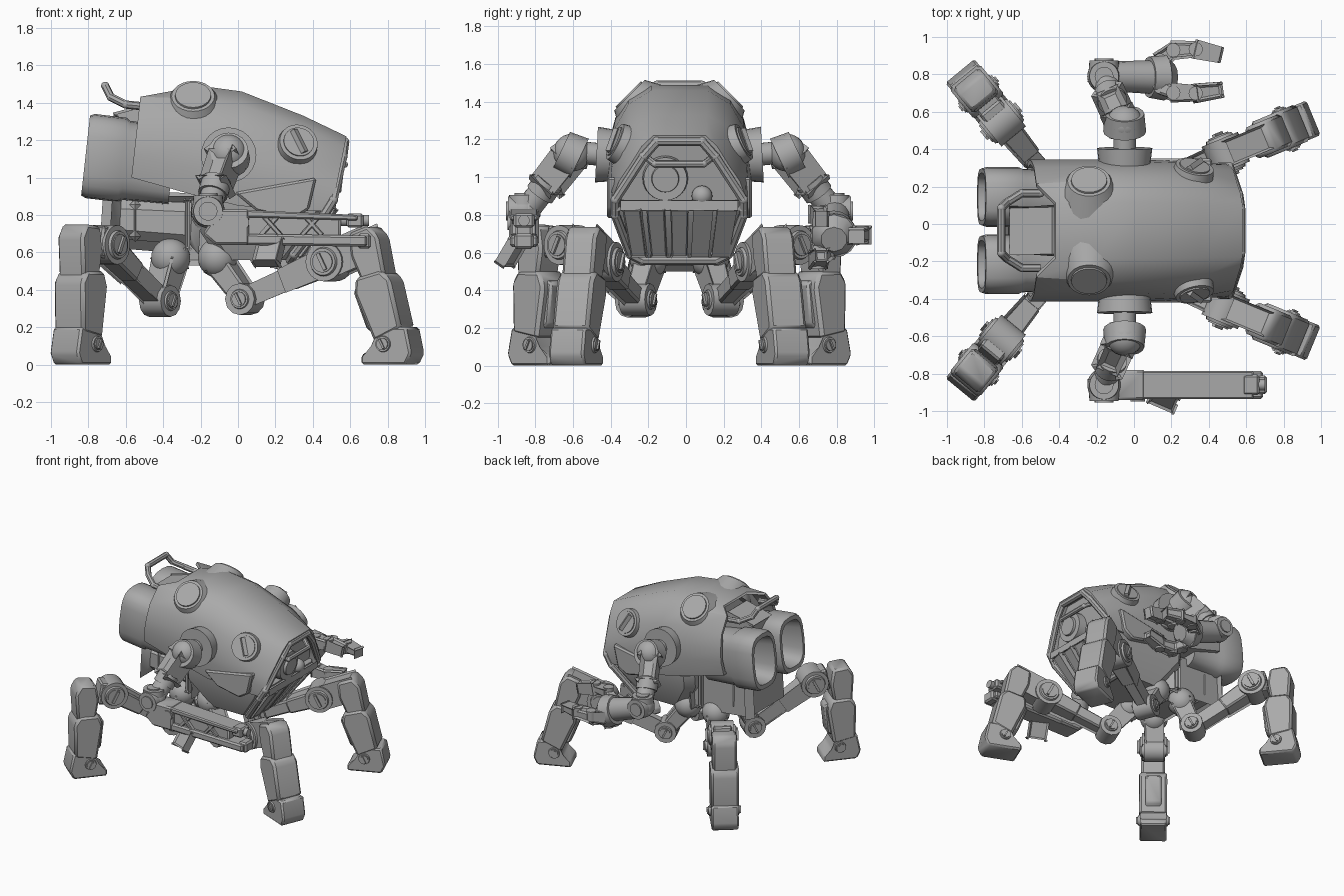
import bpy, bmesh
from math import radians, cos, sin, pi, copysign
from mathutils import Matrix, Vector

cube = bpy.data.objects.get("Cube")
if cube:
    bpy.data.objects.remove(cube)

grey = bpy.data.materials.new("plain grey")
grey.use_nodes = True
COLOUR = (0.4, 0.4, 0.4, 1)
grey.diffuse_color = COLOUR
grey.node_tree.nodes["Principled BSDF"].inputs["Base Color"].default_value = COLOUR

CENTRE = -0.035          # the body is slightly off the y axis
frame = Matrix()         # placement used for every new part


def side(s):
    return Matrix.Translation((0, CENTRE, 0)) @ Matrix.Diagonal((1, s, 1, 1))


def finish(name, bm, bevel=0):
    if bevel:
        bmesh.ops.bevel(bm, geom=bm.edges[:], offset=bevel, segments=1, affect='EDGES', clamp_overlap=True)
    bm.transform(frame)
    bmesh.ops.recalc_face_normals(bm, faces=bm.faces[:])
    mesh = bpy.data.meshes.new(name)
    bm.to_mesh(mesh)
    bm.free()
    mesh.materials.append(grey)
    obj = bpy.data.objects.new(name, mesh)
    bpy.context.collection.objects.link(obj)
    bpy.ops.object.select_all(action='DESELECT')
    obj.select_set(True)
    bpy.context.view_layer.objects.active = obj
    bpy.ops.object.shade_smooth_by_angle(angle=radians(35))


def aim(p, q):
    p, q = Vector(p), Vector(q)
    turn = (q - p).to_track_quat('Z', 'Y').to_matrix().to_4x4()
    return Matrix.Translation((p + q) / 2) @ turn, (q - p).length


def cyl(name, p, q, r1, r2=None, n=24):
    place, length = aim(p, q)
    bm = bmesh.new()
    bmesh.ops.create_cone(bm, cap_ends=True, segments=n, radius1=r1, radius2=r1 if r2 is None else r2,
                          depth=length, matrix=place)
    finish(name, bm)


def beam(name, p, q, w, h, taper=1, bevel=0.012):
    place, length = aim(p, q)
    bm = bmesh.new()
    bmesh.ops.create_cube(bm, size=1)
    for v in bm.verts:
        k = taper if v.co.z > 0 else 1
        v.co = place @ Vector((v.co.x * w * k, v.co.y * h * k, v.co.z * length))
    finish(name, bm, bevel)


def ball(name, c, r):
    bm = bmesh.new()
    bmesh.ops.create_uvsphere(bm, u_segments=24, v_segments=14, radius=r, matrix=Matrix.Translation(c))
    finish(name, bm)


def loft(name, rings, bevel=0):
    bm = bmesh.new()
    rows = [[bm.verts.new(p) for p in ring] for ring in rings]
    n = len(rows[0])
    for a, b in zip(rows, rows[1:]):
        for i in range(n):
            bm.faces.new((a[i], a[(i + 1) % n], b[(i + 1) % n], b[i]))
    bm.faces.new(rows[0])
    bm.faces.new(rows[-1])
    finish(name, bm, bevel)


def plate(name, outline, y, thick, bevel=0.012):
    loft(name, [[(a, y + k * thick / 2, b) for a, b in outline] for k in (-1, 1)], bevel)


def tube(name, points, r, n=8):
    for i, (p, q) in enumerate(zip(points, points[1:])):
        cyl(f"{name}_{i}", p, q, r, n=n)
        ball(f"{name}_bend_{i}", q, r)


def slotted_disc(name, c, axis, r, depth):
    c, axis = Vector(c), Vector(axis).normalized()
    across = axis.cross(Vector((0.9, 0, 0.45))).normalized() * r * 0.6
    top = c + axis * depth
    cyl(name + "_rim", c, top, r, r * 0.9)
    cyl(name + "_face", top, top + axis * 0.008, r * 0.72)
    beam(name + "_slot", top + axis * 0.012 - across, top + axis * 0.012 + across, r * 0.25, r * 0.25, bevel=0)


# main hull, lofted from the open tail to the recessed face
TAIL = [(0.15, 1), (0.25, 0.96), (0.34, 0.7), (0.37, 0.45), (0.38, 0.25), (0.36, 0)]
WIDE = [(0.15, 1), (0.27, 0.88), (0.34, 0.68), (0.37, 0.45), (0.38, 0.25), (0.36, 0)]
FACE = [(0.14, 1), (0.2, 0.86), (0.26, 0.62), (0.32, 0.4), (0.35, 0.2), (0.35, 0)]


def hull_ring(top, low, half, notch=0):
    pts = [(low[0] + (top[0] - low[0]) * f + (notch if f == 1 else 0), w, low[1] + (top[1] - low[1]) * f)
           for w, f in half]
    return pts + [(x, -y, z) for x, y, z in reversed(pts)]


def shrink(ring, k, shift):
    mid = sum((Vector(p) for p in ring), Vector()) / len(ring)
    return [mid + (Vector(p) - mid) * k + Vector((shift, 0, 0)) for p in ring]


frame = side(1)
tail = hull_ring((-0.52, 1.45), (-0.57, 1.0), TAIL, 0.1)
nose = hull_ring((0.58, 1.22), (0.5, 0.82), FACE)
loft("hull", [shrink(tail, 0.9, 0.12), shrink(tail, 0.93, 0), tail,
              hull_ring((-0.2, 1.49), (-0.25, 0.91), WIDE), hull_ring((0.02, 1.46), (0, 0.85), WIDE),
              hull_ring((0.35, 1.33), (0.3, 0.82), [(w * 0.97, f) for w, f in WIDE]),
              nose, shrink(nose, 0.9, 0), shrink(nose, 0.88, -0.06)])


# chin under the face, with grille
def chin_ring(z, back, front, w):
    c = 0.06
    half = [(back, w - c, z), (back + c, w, z), (front - c, w, z), (front, w - c, z)]
    return half + [(x, -y, z) for x, y, z in reversed(half)]


loft("chin", [chin_ring(0.88, -0.25, 0.5, 0.34), chin_ring(0.78, -0.25, 0.46, 0.33),
              chin_ring(0.56, -0.1, 0.29, 0.23)])
for i in range(5):
    y = (i - 2) * 0.125
    beam(f"grille_bar_{i}", (0.5, y, 0.84), (0.32, y * 0.85, 0.59), 0.095, 0.05, 0.85, 0.006)
beam("grille_top", (0.5, -0.3, 0.85), (0.5, 0.3, 0.85), 0.05, 0.03)
rim = [(0.57, 0.12, 1.19), (0.56, 0.19, 1.11), (0.51, 0.34, 0.88), (0.46, 0.34, 0.8),
       (0.3, 0.26, 0.59), (0.28, 0.2, 0.56)]
rim += [(x, -y, z) for x, y, z in reversed(rim)]
tube("face_rim", rim + rim[:1], 0.025)

# face sensors and grab rails
cyl("main_eye_ring", (0.43, -0.075, 1.0), (0.54, -0.075, 0.99), 0.125, 0.115)
cyl("main_eye_lens", (0.48, -0.075, 1.0), (0.56, -0.075, 0.99), 0.085, 0.07)
ball("small_eye", (0.48, 0.12, 0.9), 0.055)
tube("face_rail", [(0.51, -0.17, 1.1), (0.57, -0.13, 1.07), (0.57, 0.13, 1.07), (0.51, 0.17, 1.1)], 0.018)
tube("tail_rail", [(-0.5, -0.2, 1.38), (-0.6, -0.2, 1.39), (-0.68, -0.15, 1.43), (-0.71, -0.12, 1.49),
                   (-0.71, 0.12, 1.49), (-0.68, 0.15, 1.43), (-0.6, 0.2, 1.39), (-0.5, 0.2, 1.38)], 0.022)
beam("tail_hatch", (-0.63, 0, 1.2), (-0.4, 0, 1.24), 0.24, 0.28, 1.15)

# underside engine and pelvis
beam("engine", (-0.68, 0, 0.78), (-0.2, 0, 0.75), 0.4, 0.21, 1.08, 0.05)
beam("engine_band", (-0.58, 0, 0.77), (-0.52, 0, 0.77), 0.42, 0.23, 1, 0.05)
beam("pelvis", (-0.24, 0, 0.9), (-0.24, 0, 0.53), 0.34, 0.3, 0.85, 0.03)
beam("pelvis_rib", (-0.27, 0, 0.88), (-0.27, 0, 0.62), 0.025, 0.46)

for s, label in ((-1, "front"), (1, "back")):
    frame = side(s)

    # hollow oblong thruster
    def mouth(x, k):
        ring = []
        for i in range(20):
            a, b = (copysign(abs(f) ** 0.65, f) for f in (cos(i * pi / 10), sin(i * pi / 10)))
            ring.append((x + b * k * 0.025, 0.18 + a * k * 0.16, 1.02 - x * 0.12 + b * k * 0.225))
        return ring
    loft(f"{label}_thruster", [mouth(-0.35, 0.9), mouth(-0.6, 0.94), mouth(-0.62, 1), mouth(-0.79, 1),
                               mouth(-0.815, 0.95), mouth(-0.815, 0.8), mouth(-0.6, 0.7)])

    # round hull fittings and cheek armour
    cyl(f"{label}_dome", (-0.24, 0.18, 1.35), (-0.24, 0.265, 1.435), 0.18, 0.115)
    cyl(f"{label}_dome_cap", (-0.24, 0.25, 1.42), (-0.24, 0.272, 1.442), 0.1, 0.095)
    slotted_disc(f"{label}_hatch", (0.31, 0.28, 1.16), (0.2, 0.85, 0.4), 0.115, 0.07)
    plate(f"{label}_cheek", [(-0.02, 0.92), (0.42, 1.0), (0.38, 0.83), (0.3, 0.78), (0.1, 0.82)], 0.355, 0.06)

    # shoulder and upper arm
    cyl(f"{label}_shoulder", (-0.05, 0.25, 1.11), (-0.05, 0.44, 1.12), 0.125, 0.148)
    cyl(f"{label}_shoulder_neck", (-0.05, 0.42, 1.12), (-0.05, 0.52, 1.13), 0.06)
    ball(f"{label}_shoulder_ball", (-0.05, 0.57, 1.13), 0.1)
    cyl(f"{label}_shoulder_cap", (-0.05, 0.53, 1.1), (-0.05, 0.625, 1.145), 0.115, 0.105, 16)
    cyl(f"{label}_shoulder_bolt", (-0.05, 0.6, 1.135), (-0.05, 0.637, 1.152), 0.03)
    beam(f"{label}_upper_arm", (-0.07, 0.59, 1.1), (-0.12, 0.7, 0.96), 0.13, 0.11, 0.95, 0.03)
    cyl(f"{label}_arm_ring", (-0.115, 0.69, 0.98), (-0.135, 0.74, 0.91), 0.08)
    cyl(f"{label}_arm_sleeve", (-0.12, 0.71, 0.95), (-0.155, 0.8, 0.84), 0.065, 0.07)

    # elbow ball with one cap outward and one upward
    elbow = Vector((-0.16, 0.825, 0.82))
    ball(f"{label}_elbow", elbow, 0.09)
    for cap, axis in (("outer", Vector((0, 1, 0))), ("upper", Vector((0, 0, 1)))):
        cyl(f"{label}_elbow_{cap}_cap", elbow - axis * 0.03, elbow + axis * 0.085, 0.088, 0.078)
        cyl(f"{label}_elbow_{cap}_hub", elbow, elbow + axis * 0.095, 0.05)

    # legs: hip x, heading, joint, knee, ankle, shin lean
    for end, hip, turn, joint, knee, ankle, lean in (
            ("left", -0.11, 22.5, (0.16, 0, 0.35), (0.65, 0, 0.55), 1.02, -16),
            ("right", -0.36, 129.5, (0.09, 0, 0.34), (0.55, 0, 0.64), 0.76, -1)):
        tag = f"{label}_{end}"
        base = side(s) @ Matrix.Translation((hip, 0.16, 0)) @ Matrix.Rotation(radians(turn), 4, 'Z')
        frame = base
        ball(tag + "_hip_ball", (0, 0, 0.57), 0.105)
        beam(tag + "_hip_link", (0.01, 0, 0.54), joint, 0.13, 0.13, 0.85)
        cyl(tag + "_joint", (joint[0], -0.075, joint[2]), (joint[0], 0.075, joint[2]), 0.085, n=12)
        beam(tag + "_thigh", joint, knee, 0.09, 0.09, 1.2)
        beam(tag + "_thigh_sleeve", Vector(joint).lerp(Vector(knee), 0.5), knee, 0.12, 0.11, 1.2)
        cyl(tag + "_knee", (knee[0], -0.085, knee[2]), (knee[0], 0.085, knee[2]), 0.105)
        for k in (-1, 1):
            slotted_disc(f"{tag}_joint_bolt_{k}", (joint[0], k * 0.07, joint[2]), (0, k, 0), 0.055, 0.015)
            slotted_disc(f"{tag}_knee_bolt_{k}", (knee[0], k * 0.08, knee[2]), (0, k, 0), 0.08, 0.02)
            slotted_disc(f"{tag}_ankle_bolt_{k}", (ankle - 0.02, k * 0.095, 0.11), (0, k, 0), 0.045, 0.015)
        beam(tag + "_knee_block", knee, (ankle - 0.1, 0, 0.66), 0.14, 0.17)
        plate(tag + "_foot", [(ankle - 0.15, 0), (ankle + 0.11, 0), (ankle + 0.14, 0.06), (ankle + 0.11, 0.2),
                              (ankle - 0.05, 0.2), (ankle - 0.08, 0.09), (ankle - 0.15, 0.05)], 0, 0.2)
        frame = base @ Matrix.Translation((ankle, 0, 0.12)) @ Matrix.Rotation(radians(lean), 4, 'Y')
        plate(tag + "_shin", [(-0.07, 0.02), (0.1, 0.05), (0.11, 0.32), (0.07, 0.38), (-0.08, 0.38),
                              (-0.11, 0.3)], 0, 0.21, 0.018)
        plate(tag + "_shin_guard", [(-0.05, 0.3), (0.08, 0.3), (0.1, 0.56), (0.06, 0.63), (-0.06, 0.62),
                                    (-0.08, 0.5)], 0, 0.18, 0.016)
        plate(tag + "_calf", [(-0.11, 0.1), (-0.04, 0.06), (-0.04, 0.36), (-0.13, 0.32)], 0, 0.12)

# long gun on the front arm
frame = side(-1)
GUN = 0.825
plate("gun_receiver", [(-0.19, 0.7), (-0.12, 0.64), (0.06, 0.64), (0.06, 0.83), (-0.1, 0.83)], GUN, 0.16)
plate("gun_core", [(0, 0.66), (0.55, 0.66), (0.55, 0.8), (0, 0.82)], GUN, 0.09)
plate("gun_top_rail", [(-0.04, 0.79), (0.64, 0.77), (0.64, 0.8), (-0.04, 0.83)], GUN, 0.15, 0.008)
plate("gun_low_rail", [(-0.04, 0.64), (0.69, 0.63), (0.69, 0.69), (-0.04, 0.7)], GUN, 0.15)
cyl("gun_barrel", (0.5, GUN, 0.77), (0.7, GUN, 0.77), 0.03)
beam("gun_muzzle", (0.58, GUN, 0.77), (0.67, GUN, 0.77), 0.11, 0.075)
beam("gun_tip", (0.64, GUN, 0.66), (0.71, GUN, 0.66), 0.1, 0.08)
for i in range(4):
    x = 0.12 + i * 0.11
    beam(f"gun_truss_{i}", (x, GUN, 0.69), (x + 0.09 * (-1) ** i, GUN, 0.79), 0.13, 0.025, bevel=0.005)
cyl("gun_dial", (0.02, GUN, 0.76), (0.02, GUN + 0.088, 0.76), 0.04)
beam("gun_magazine", (0.18, GUN + 0.03, 0.66), (0.15, GUN + 0.1, 0.54), 0.14, 0.04)

# gripping hand on the back arm
frame = side(1)
cyl("forearm", (-0.14, 0.825, 0.8), (0.1, 0.82, 0.72), 0.08, 0.09, 16)
cyl("wrist_ring", (0.08, 0.82, 0.72), (0.16, 0.82, 0.69), 0.11, 0.125, 16)
cyl("palm", (0.16, 0.82, 0.69), (0.21, 0.82, 0.67), 0.12, 0.07, 10)
REACH = [(0.14, 0.09), (0.21, 0.145), (0.33, 0.15), (0.46, 0.12)]
for i, degrees in enumerate((5, 125, 235)):
    swing = Matrix.Rotation(radians(degrees), 4, 'X')
    path = [Vector((0, 0.82, 0.68)) + swing @ Vector((x, d, 0)) for x, d in REACH]
    for j, (p, q) in enumerate(zip(path, path[1:])):
        beam(f"finger_{i}_{j}", p, q, 0.08, 0.075, 0.8)
        cyl(f"finger_{i}_knuckle_{j}", p - Vector((0, 0, 0.045)), p + Vector((0, 0, 0.045)), 0.038, n=12)
